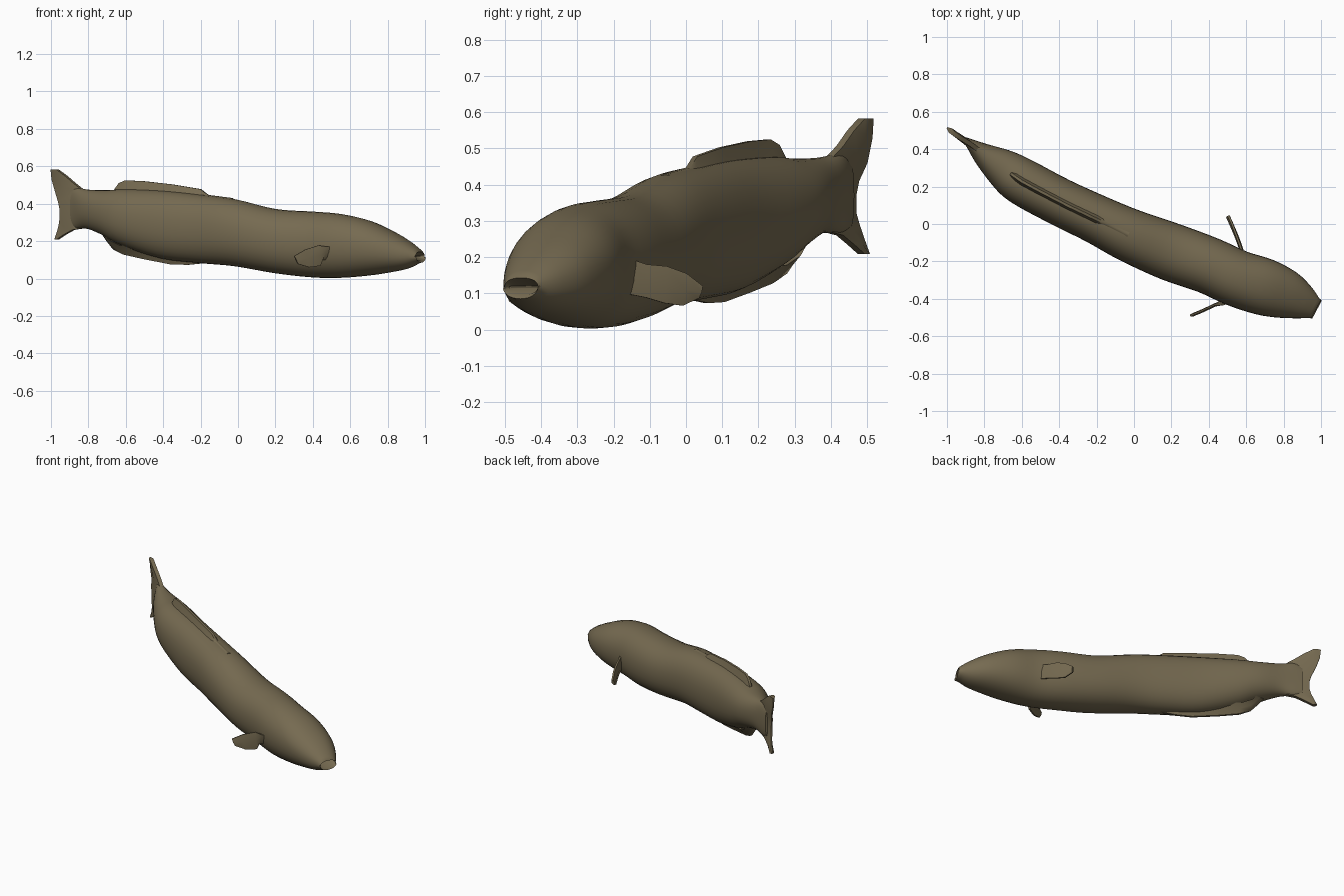
import bpy, bmesh, math
from mathutils import Vector

if "Cube" in bpy.data.objects:
    bpy.data.objects.remove(bpy.data.objects["Cube"])

skin = bpy.data.materials.new("olive brown skin")
skin.diffuse_color = (0.18, 0.145, 0.082, 1)
skin.use_nodes = True
skin.node_tree.nodes["Principled BSDF"].inputs["Base Color"].default_value = skin.diffuse_color


def loft(name, rings, angle=45):
    """Skin a list of closed rings and cap both ends."""
    bm = bmesh.new()
    vs = [[bm.verts.new(p) for p in r] for r in rings]
    n = len(vs[0])
    for a, b in zip(vs, vs[1:]):
        for i in range(n):
            j = (i + 1) % n
            bm.faces.new((a[i], a[j], b[j], b[i]))
    bm.faces.new(vs[0])
    bm.faces.new(vs[-1])
    bmesh.ops.recalc_face_normals(bm, faces=bm.faces)
    me = bpy.data.meshes.new(name)
    bm.to_mesh(me)
    bm.free()
    ob = bpy.data.objects.new(name, me)
    bpy.context.collection.objects.link(ob)
    me.materials.append(skin)
    bpy.ops.object.select_all(action='DESELECT')
    ob.select_set(True)
    bpy.context.view_layer.objects.active = ob
    bpy.ops.object.shade_smooth_by_angle(angle=math.radians(angle))
    return ob


# Body stations, tail to head: centre x, centre y, half width, bottom z, top z
S = [(-.91, .455, .012, .285, .455), (-.87, .425, .03, .265, .485),
     (-.80, .368, .065, .265, .475), (-.70, .298, .105, .225, .472),
     (-.60, .228, .125, .17, .478), (-.40, .120, .127, .105, .47),
     (-.20, .025, .131, .082, .45), (-.02, -.062, .143, .066, .425),
     (.20, -.150, .155, .028, .372), (.40, -.222, .152, .006, .358),
     (.55, -.290, .152, .004, .345), (.70, -.338, .152, .016, .31),
     (.82, -.380, .130, .034, .255), (.91, -.422, .092, .055, .20),
     (.968, -.452, .055, .085, .155)]


def catmull(p0, p1, p2, p3, t):
    return [.5 * (2*b + (c - a)*t + (2*a - 5*b + 4*c - d)*t*t + (3*b - a - 3*c + d)*t**3)
            for a, b, c, d in zip(p0, p1, p2, p3)]


def ring(s, tangent, n=32):
    side = Vector((-tangent.y, tangent.x, 0)).normalized()
    x, y, w, lo, hi = s
    pts = []
    for k in range(n):
        a = 2 * math.pi * k / n
        c, d = math.cos(a), math.sin(a)
        u = math.copysign(abs(c) ** .92, c) * w
        v = math.copysign(abs(d) ** .92, d) * (hi - lo) / 2
        pts.append(Vector((x, y, (lo + hi) / 2 + v)) + side * u)
    return pts


P = [S[0]] + S + [S[-1]]
path = [catmull(*P[i:i + 4], k / 4) for i in range(len(S) - 1) for k in range(4)] + [S[-1]]
rings = []
for i, s in enumerate(path):
    a, b = path[max(i - 2, 0)], path[min(i + 2, len(path) - 1)]
    tan = Vector((b[0] - a[0], b[1] - a[1], 0)).normalized()
    rings.append(ring(s, tan))
# Lips: lower lip pushed forward, then the end folds back into a mouth slit
for p in rings[-1]:
    if p.z < .115:
        p += tan * .012
lips = ring((S[-1][0] + .006, S[-1][1] - .003, .052, .095, .143), tan)
slit = ring((.93, -.434, .06, .117, .121), tan)
rings += [lips, slit]
loft("body", rings, 50)


def fin(name, edge_a, edge_b, normal, t):
    """Thin fin between two edges; t = half thickness at edge a, middle, edge b."""
    nrm = Vector(normal).normalized()
    out = []
    for a, b in zip(edge_a, edge_b):
        a, b = Vector(a), Vector(b)
        row = [a, (a + b) / 2, b]
        out.append([p + nrm * h for p, h in zip(row, t)] +
                   [p - nrm * h for p, h in reversed(list(zip(row, t)))])
    loft(name, out)


def spine(x, z):
    """Point on the body's middle plane."""
    for a, b in zip(S, S[1:]):
        if a[0] <= x <= b[0]:
            return (x, a[1] + (b[1] - a[1]) * (x - a[0]) / (b[0] - a[0]), z)


# Back fin and belly fin follow the middle plane
back = [(-.03, .43), (-.16, .447), (-.20, .478), (-.35, .503), (-.50, .52),
        (-.60, .525), (-.635, .51), (-.66, .475)]
fin("back_fin", [spine(x, .41) for x, z in back], [spine(x, z) for x, z in back],
    (.45, .89, 0), (.045, .022, .007))
belly = [(-.18, .082), (-.27, .073), (-.36, .076), (-.50, .103), (-.61, .128),
         (-.665, .155), (-.70, .20), (-.73, .245)]
fin("belly_fin", [spine(x, max(.17, z + .05)) for x, z in belly],
    [spine(x, z) for x, z in belly], (.48, .88, 0), (.05, .026, .007))

# Forked tail fin: leading edge and trailing edge, top to bottom
lead = [(-.965, .485, .583), (-.92, .455, .55), (-.87, .425, .507), (-.83, .395, .475),
        (-.82, .385, .38), (-.83, .395, .268), (-.88, .425, .26), (-.925, .455, .235),
        (-.965, .485, .208)]
trail = [(-1.0, .515, .583), (-.995, .512, .53), (-.975, .498, .46), (-.96, .475, .41),
         (-.952, .467, .37), (-.952, .468, .32), (-.957, .478, .285), (-.966, .49, .25),
         (-.98, .505, .208)]
fin("tail_fin", lead, trail, (.58, .81, 0), (.012, .014, .004))

# Side fins, root to tip: upper edge and lower edge
fin("near_side_fin",
    [(.54, -.40, .17), (.48, -.43, .17), (.43, -.432, .177), (.36, -.465, .155), (.30, -.49, .12)],
    [(.48, -.39, .10), (.45, -.42, .10), (.44, -.432, .068), (.38, -.46, .06), (.32, -.485, .078)],
    (.3, -.95, 0), (.004, .009, .004))
fin("far_side_fin",
    [(.585, -.17, .20), (.565, -.11, .18), (.545, -.055, .175), (.525, 0, .155), (.505, .045, .12)],
    [(.585, -.17, .10), (.565, -.11, .088), (.545, -.06, .073), (.52, -.01, .066), (.50, .035, .087)],
    (.93, .35, 0), (.005, .011, .004))
